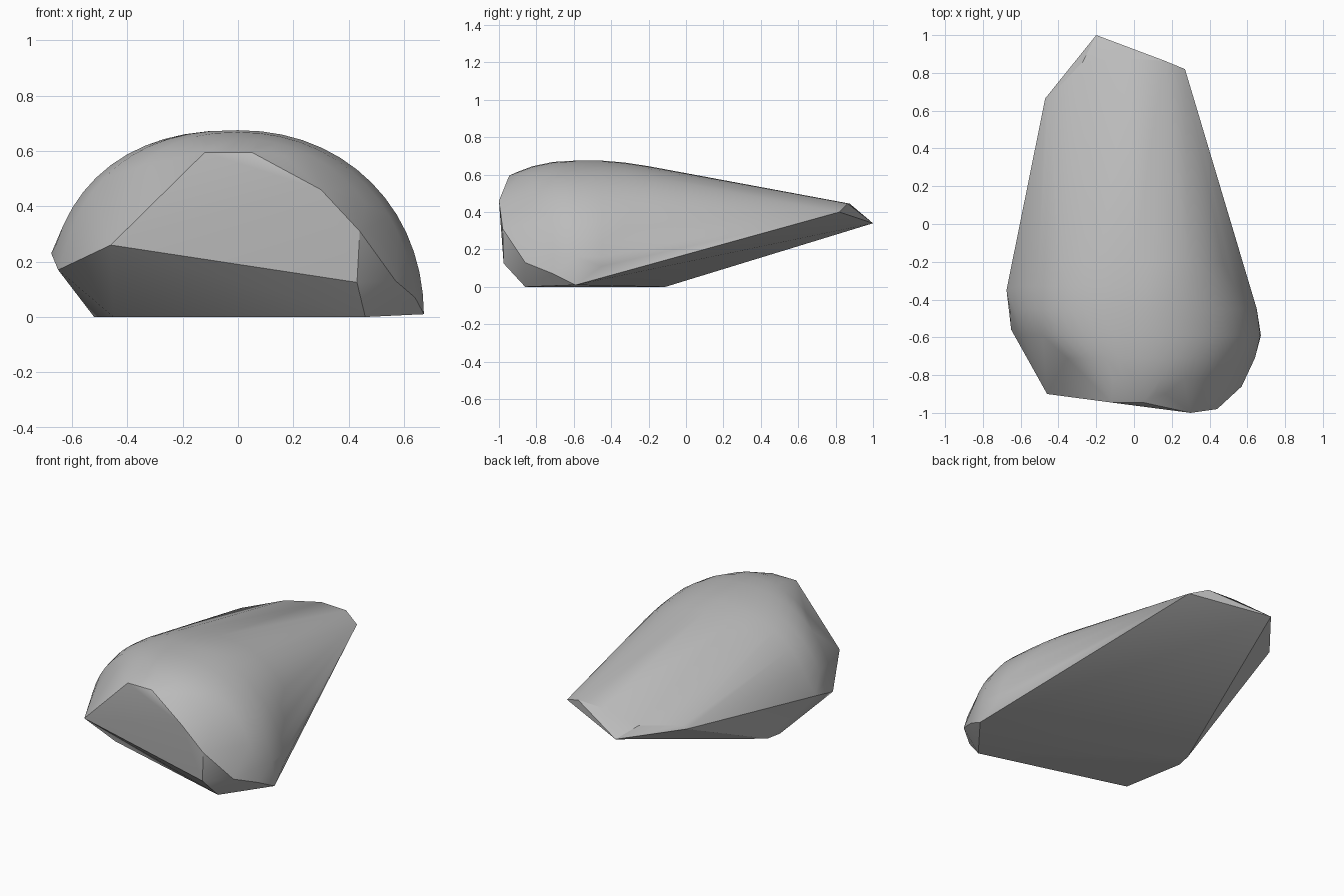
import bpy, bmesh, math

cube = bpy.data.objects.get("Cube")
if cube:
    bpy.data.objects.remove(cube, do_unlink=True)

# Plain grey stone
stone = bpy.data.materials.new("grey_stone")
stone.use_nodes = True
grey = (0.5, 0.5, 0.5, 1)
stone.diffuse_color = grey
stone.node_tree.nodes["Principled BSDF"].inputs["Base Color"].default_value = grey


def rib(y, left, right, top, low_left, low_right, power_right=2.1, steps=28):
    """Rounded cross-section of the dome, squarer on the left than on the right."""
    pts = []
    for i in range(steps + 1):
        a = math.pi * i / steps
        c, s = math.cos(a), max(math.sin(a), 0)
        width, power, low = (right, power_right, low_right) if c > 0 else (left, 2.35, low_left)
        z = top * s ** (2 / power)
        if z >= low:
            pts.append((math.copysign(width * abs(c) ** (2 / power), c), y, z))
    return pts


# Dome: y, left width, right width, top, lowest z on each side
points = []
for args in [(-0.20, 0.67, 0.58, 0.645, 0.23, 0.17, 2.35),
             (-0.33, 0.69, 0.62, 0.665, 0.23, 0.14, 2.2),
             (-0.45, 0.69, 0.655, 0.675, 0.23, 0.11),
             (-0.59, 0.65, 0.672, 0.675, 0.26, 0.05),
             (-0.71, 0.53, 0.64, 0.668, 0.46, 0.07),
             (-0.82, 0.41, 0.58, 0.645, 0.55, 0.13),
             (-0.90, 0.25, 0.48, 0.615, 0.59, 0.30)]:
    points += rib(*args)

# Chipped front face
points += [(-0.46, -0.9, 0.26), (-0.12, -0.945, 0.595), (0.05, -0.945, 0.595),
           (0.3, -1, 0.46), (0.44, -0.98, 0.31), (0.43, -0.975, 0.125), (0.57, -0.86, 0.13)]
# Left edge
points += [(-0.65, -0.56, 0.17), (-0.675, -0.35, 0.23)]
# Right edge, down to its low corner
points += [(0.672, -0.59, 0.01), (0.64, -0.71, 0.07), (0.65, -0.45, 0.11)]
# Narrow back end
points += [(-0.2, 1, 0.34), (-0.47, 0.665, 0.35), (-0.45, 0.67, 0.37), (-0.27, 0.86, 0.395),
           (-0.02, 0.875, 0.445), (0.16, 0.865, 0.445), (0.27, 0.82, 0.4)]
# Flat base
points += [(0.46, -0.86, 0), (-0.45, -0.6, 0), (-0.52, -0.21, 0), (-0.5, -0.11, 0)]

# Wrap all the points in one solid
bm = bmesh.new()
for p in points:
    bm.verts.new(p)
hull = bmesh.ops.convex_hull(bm, input=bm.verts)
spare = {g for g in hull["geom_interior"] + hull["geom_unused"] if isinstance(g, bmesh.types.BMVert)}
bmesh.ops.delete(bm, geom=list(spare), context='VERTS')
bmesh.ops.recalc_face_normals(bm, faces=bm.faces)

mesh = bpy.data.meshes.new("rock")
bm.to_mesh(mesh)
bm.free()
mesh.materials.append(stone)
rock = bpy.data.objects.new("rock", mesh)
bpy.context.collection.objects.link(rock)

# Smooth dome, crisp chipped edges
bpy.context.view_layer.objects.active = rock
rock.select_set(True)
bpy.ops.object.shade_smooth_by_angle(angle=math.radians(28))
